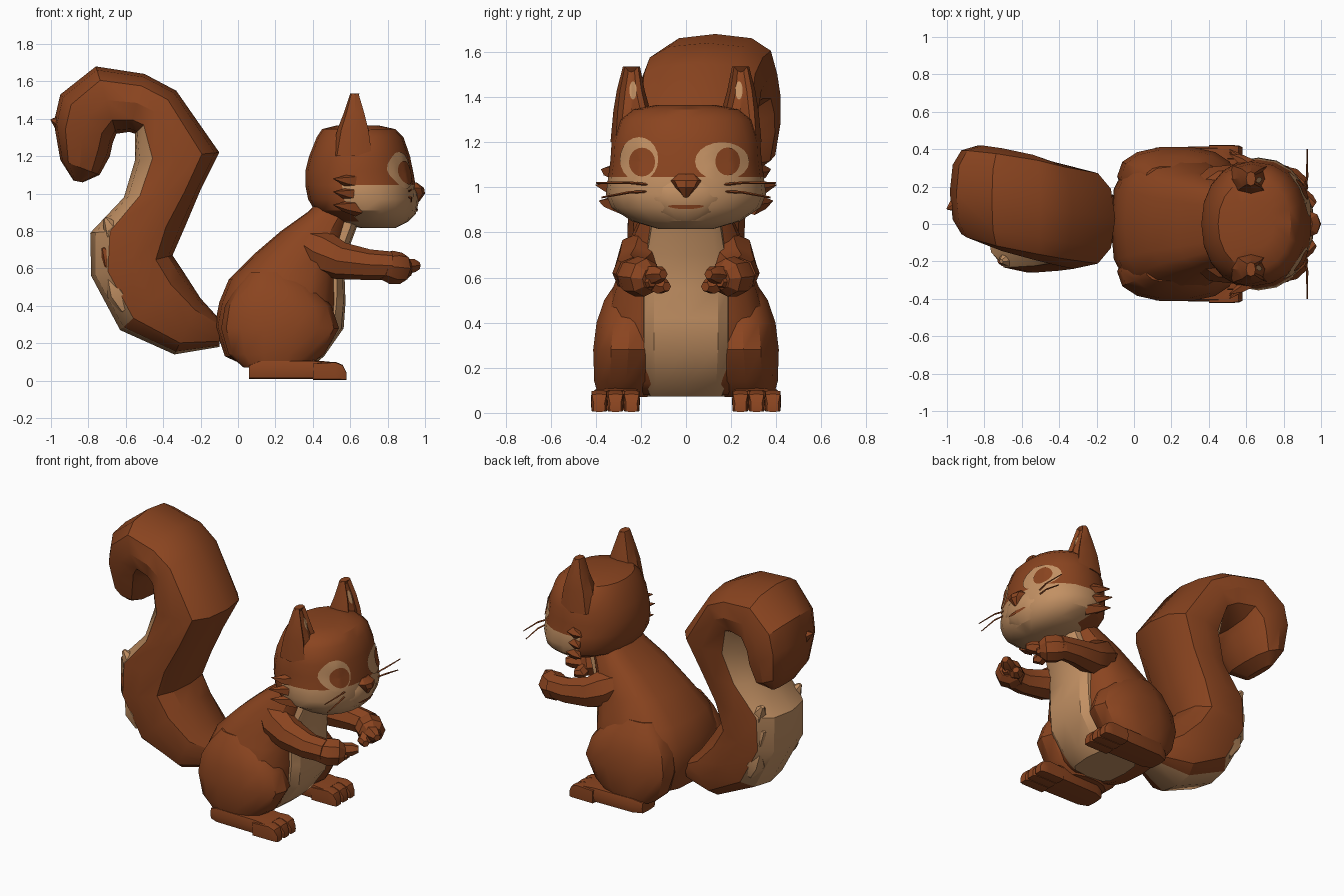
import bpy, bmesh, math
from mathutils import Vector as V
from mathutils.bvhtree import BVHTree


def material(name, rgb):
    m = bpy.data.materials.new(name)
    m.diffuse_color = (*rgb, 1)
    return m


BROWN = material("russet fur", (0.255, 0.058, 0.014))
TAN = material("cream fur", (0.54, 0.28, 0.125))


def finish(name, bm, main=BROWN, other=TAN):
    me = bpy.data.meshes.new(name)
    bm.to_mesh(me)
    bm.free()
    me.materials.append(main)
    me.materials.append(other)
    ob = bpy.data.objects.new(name, me)
    bpy.context.collection.objects.link(ob)
    return ob


def loft(name, rings, n=12, power=2.4, main=BROWN, rule=None, inset=None):
    """Skin rings (centre, u half axis, v half axis) of superellipse outline."""
    bm = bmesh.new()
    rows = []
    for c, u, v in rings:
        row = []
        for j in range(n):
            a = 2 * math.pi * j / n
            ca, sa = math.cos(a), math.sin(a)
            p = math.copysign(abs(ca) ** (2 / power), ca)
            q = math.copysign(abs(sa) ** (2 / power), sa)
            row.append(bm.verts.new(V(c) + V(u) * p + V(v) * q))
        rows.append(row)
    for k in range(len(rows) - 1):
        for j in range(n):
            i = (j + 1) % n
            f = bm.faces.new((rows[k][j], rows[k][i], rows[k + 1][i], rows[k + 1][j]))
            if rule and rule(k, j, f.calc_center_median()):
                f.material_index = 1
    for k, row in ((0, rows[0]), (len(rows) - 1, rows[-1])):
        f = bm.faces.new(row)
        if rule and rule(k, 0, f.calc_center_median()):
            f.material_index = 1
    bmesh.ops.recalc_face_normals(bm, faces=bm.faces)
    if inset:
        fs = [f for f in bm.faces if inset(f.normal)]
        bmesh.ops.inset_region(bm, faces=fs, thickness=0.018, depth=-0.02)
    return finish(name, bm, main)


def level(z, x0, x1, hw, y=0):
    """Horizontal ring from x0 to x1 with half width hw."""
    return ((x0 + x1) / 2, y, z), ((x1 - x0) / 2, 0, 0), (0, hw, 0)


def tube(name, pts, n=8, **kw):
    """Tube through (x, y, z, radius) points."""
    rings = []
    for i, p in enumerate(pts):
        d = (V(pts[min(i + 1, len(pts) - 1)][:3]) - V(pts[max(i - 1, 0)][:3])).normalized()
        up = V((0, 0, 1)) if abs(d.z) < 0.9 else V((1, 0, 0))
        side = d.cross(up).normalized()
        rings.append((p[:3], side * p[3], side.cross(d) * p[3]))
    return loft(name, rings, n, kw.pop("power", 2), **kw)


def decal(name, target, yc, zc, ry, rz, lift, mat, bend=0):
    """Thin oval laid on the +x side of a target."""
    me = target.data
    tree = BVHTree.FromPolygons([v.co for v in me.vertices], [p.vertices[:] for p in me.polygons])
    bm = bmesh.new()

    def put(y, z):
        hit = tree.ray_cast(V((2, y, z)), V((-1, 0, 0)))[0]
        return bm.verts.new(((hit.x if hit else 0.7) + lift, y, z))
    n = 20
    rows = [[put(yc, zc)] * n]
    for k in range(1, 5):
        row = []
        for j in range(n):
            a = 2 * math.pi * j / n
            y = yc + ry * k / 4 * math.cos(a)
            row.append(put(y, zc + rz * k / 4 * math.sin(a) + bend * (y - yc) ** 2))
        rows.append(row)
    for k in range(4):
        for j in range(n):
            i = (j + 1) % n
            if k == 0:
                bm.faces.new((rows[0][0], rows[1][j], rows[1][i]))
            else:
                bm.faces.new((rows[k][j], rows[k + 1][j], rows[k + 1][i], rows[k][i]))
    return finish(name, bm, mat)


# Body and cream belly
loft("body", [level(*r) for r in (
    (0.08, 0.04, 0.37, 0.22), (0.13, -0.07, 0.44, 0.31), (0.29, -0.125, 0.52, 0.365),
    (0.42, -0.1, 0.53, 0.365), (0.54, -0.05, 0.535, 0.33), (0.68, 0.09, 0.55, 0.275),
    (0.8, 0.23, 0.58, 0.235), (0.9, 0.37, 0.61, 0.19), (0.97, 0.44, 0.62, 0.16))], 16, 2.9)
loft("belly", [level(*r) for r in (
    (0.073, 0.08, 0.39, 0.17), (0.13, 0.1, 0.46, 0.19), (0.28, 0.2, 0.565, 0.2),
    (0.42, 0.25, 0.575, 0.2), (0.55, 0.3, 0.57, 0.2), (0.7, 0.35, 0.59, 0.185),
    (0.82, 0.4, 0.635, 0.165), (0.92, 0.45, 0.66, 0.15))], 12, 4, main=TAN)

# Head, with cream lower face
head = loft("head", [level(*r) for r in (
    (0.815, 0.66, 0.84, 0.12), (0.85, 0.52, 0.91, 0.24), (0.91, 0.41, 0.945, 0.33),
    (0.97, 0.375, 0.955, 0.355), (1.045, 0.36, 0.95, 0.345), (1.12, 0.36, 0.935, 0.335),
    (1.2, 0.38, 0.92, 0.33), (1.3, 0.42, 0.885, 0.295), (1.345, 0.45, 0.84, 0.24),
    (1.365, 0.53, 0.75, 0.13))], 20, 2.15,
    rule=lambda k, j, c: c.z < 1.045 and c.x > 0.6)
muzzle = loft("muzzle", [level(*r) for r in (
    (0.85, 0.75, 0.91, 0.09), (0.89, 0.73, 0.95, 0.15), (0.95, 0.72, 0.965, 0.19),
    (1.0, 0.72, 0.962, 0.18), (1.045, 0.74, 0.945, 0.12))], 16, 2.2, main=TAN)
loft("nose", [level(*r) for r in (
    (0.955, 0.92, 0.968, 0.012), (1.0, 0.9, 1.0, 0.05), (1.03, 0.88, 0.995, 0.07),
    (1.06, 0.88, 0.955, 0.045))], 8, 2.2)
decal("mouth", muzzle, 0, 0.912, 0.08, 0.009, 0.006, BROWN, bend=0.8)

# Eyes: the left cream patch reaches further in than the right one
decal("left_eye_patch", head, 0.16, 1.115, 0.12, 0.085, 0.006, TAN)
decal("right_eye_patch", head, -0.208, 1.125, 0.085, 0.098, 0.006, TAN)
decal("left_eye", head, 0.185, 1.115, 0.055, 0.062, 0.012, BROWN)
decal("right_eye", head, -0.195, 1.112, 0.058, 0.064, 0.012, BROWN)

for s, side in ((1, "left"), (-1, "right")):
    # Ears, cheek tufts and whiskers
    ear = loft(side + "_ear", [level(z, a, b, w, s * y) for z, a, b, w, y in (
        (1.2, 0.5, 0.745, 0.1, 0.235), (1.34, 0.53, 0.72, 0.082, 0.24),
        (1.43, 0.565, 0.69, 0.062, 0.245), (1.535, 0.6, 0.65, 0.038, 0.242))], 8, 2.6,
        inset=lambda n: n.x > 0.6)
    decal(side + "_ear_patch", ear, s * 0.235, 1.43, 0.016, 0.04, 0.004, TAN)
    for i, (z, y) in enumerate(((1.07, 0.375), (1.0, 0.4), (0.93, 0.385))):
        tube(f"{side}_cheek_tuft_{i}", [(0.64, s * 0.29, z - 0.005, 0.05),
             (0.57, s * 0.345, z, 0.028), (0.51, s * y, z + 0.01, 0.002)], 5)
    for i, (z0, z1, y) in enumerate(((1.005, 1.02, 0.4), (0.985, 0.955, 0.375))):
        tube(f"{side}_whisker_{i}", [(0.9, s * 0.1, z0, 0.006),
             (0.926, s * 0.25, (z0 + z1) / 2 + 0.008, 0.006), (0.926, s * y, z1, 0.004)], 4)

    # Arm, hand and fingers
    tube(side + "_arm", [(0.34, s * 0.15, 0.75, 0.08), (0.44, s * 0.19, 0.69, 0.12),
         (0.55, s * 0.22, 0.64, 0.1), (0.7, s * 0.245, 0.62, 0.082),
         (0.82, s * 0.235, 0.615, 0.075)], 8)
    tube(side + "_hand", [(0.77, s * 0.25, 0.612, 0.07), (0.82, s * 0.22, 0.605, 0.09),
         (0.87, s * 0.18, 0.6, 0.085), (0.9, s * 0.155, 0.595, 0.05)], 8)
    for i, (y, z, x) in enumerate(((0.1, 0.615, 0.965), (0.15, 0.58, 0.92), (0.085, 0.56, 0.89))):
        tube(f"{side}_finger_{i}", [(0.85, s * 0.18, 0.605, 0.05),
             (x - 0.03, s * (y + 0.02), z, 0.04), (x, s * y, z, 0.022)], 6)

    # Thigh, foot and toes
    loft(side + "_thigh", [level(z, a, b, w, s * y) for z, a, b, w, y in (
        (0.07, 0.03, 0.36, 0.11, 0.28), (0.14, -0.05, 0.46, 0.145, 0.265),
        (0.28, -0.09, 0.54, 0.16, 0.255), (0.4, -0.07, 0.5, 0.15, 0.25),
        (0.5, -0.01, 0.41, 0.12, 0.245), (0.58, 0.06, 0.29, 0.07, 0.24))], 14, 2.3)
    loft(side + "_foot", [((x, s * 0.31, h / 2 + 0.01), (0, w, 0), (0, 0, h / 2)) for x, w, h in (
        (0.06, 0.07, 0.075), (0.12, 0.1, 0.1), (0.4, 0.105, 0.1), (0.5, 0.105, 0.09))], 8, 6)
    for i in (-1, 0, 1):
        loft(f"{side}_toe_{i + 1}", [((x, s * 0.313 + i * 0.072, 0.004 + h / 2), (0, w, 0), (0, 0, h / 2))
             for x, w, h in ((0.4, 0.037, 0.09), (0.52, 0.037, 0.097),
                             (0.56, 0.035, 0.08), (0.58, 0.026, 0.04))], 8, 8)

# Tail: each section is outer (x, z), inner (x, z), centre y, half width
sections = (
    (-0.1, 0.18, -0.1, 0.33, 0.03, 0.12), (-0.34, 0.14, -0.2, 0.44, 0.01, 0.22),
    (-0.63, 0.27, -0.29, 0.58, 0, 0.25), (-0.785, 0.56, -0.35, 0.67, 0, 0.26),
    (-0.79, 0.79, -0.28, 0.83, 0, 0.26), (-0.61, 0.98, -0.2, 1.02, 0.01, 0.26),
    (-0.55, 1.18, -0.1, 1.22, 0.03, 0.27), (-0.55, 1.32, -0.33, 1.55, 0.06, 0.275),
    (-0.58, 1.33, -0.5, 1.64, 0.09, 0.28), (-0.65, 1.32, -0.76, 1.68, 0.13, 0.275),
    (-0.67, 1.27, -0.95, 1.53, 0.16, 0.26), (-0.685, 1.2, -0.985, 1.38, 0.17, 0.25),
    (-0.74, 1.1, -0.95, 1.18, 0.18, 0.215), (-0.83, 1.06, -0.88, 1.07, 0.19, 0.12))
loft("tail", [(((a + c) / 2, y, (b + d) / 2), ((c - a) / 2, 0, (d - b) / 2), (0, w, 0))
              for a, b, c, d, y, w in sections], 12, 2.6,
     rule=lambda k, j, c: k < 7 and (5 if k < 2 else 4) <= j <= (6 if k < 2 else 7))

# Fur tufts on the tail
for i, (z, x) in enumerate(((0.5, -0.65), (0.66, -0.68), (0.82, -0.67))):
    for s in (1, -1):
        tube(f"tail_tuft_{i}_{s + 1}", [(x + 0.06, s * 0.16, z - 0.1, 0.06),
             (x + 0.0, s * 0.18, z - 0.02, 0.06), (x - 0.04, s * 0.2, z + 0.05, 0.012)], 6,
             main=BROWN if (i, s) == (1, -1) else TAN)
tube("tail_tip_tuft", [(-0.9, 0.12, 1.36, 0.07), (-0.96, 0.1, 1.38, 0.04),
                       (-1.0, 0.08, 1.395, 0.004)], 5)

# Soft shading with sharp creases
for ob in bpy.context.collection.objects:
    ob.select_set(True)
    bpy.context.view_layer.objects.active = ob
bpy.ops.object.shade_smooth_by_angle(angle=math.radians(32))
